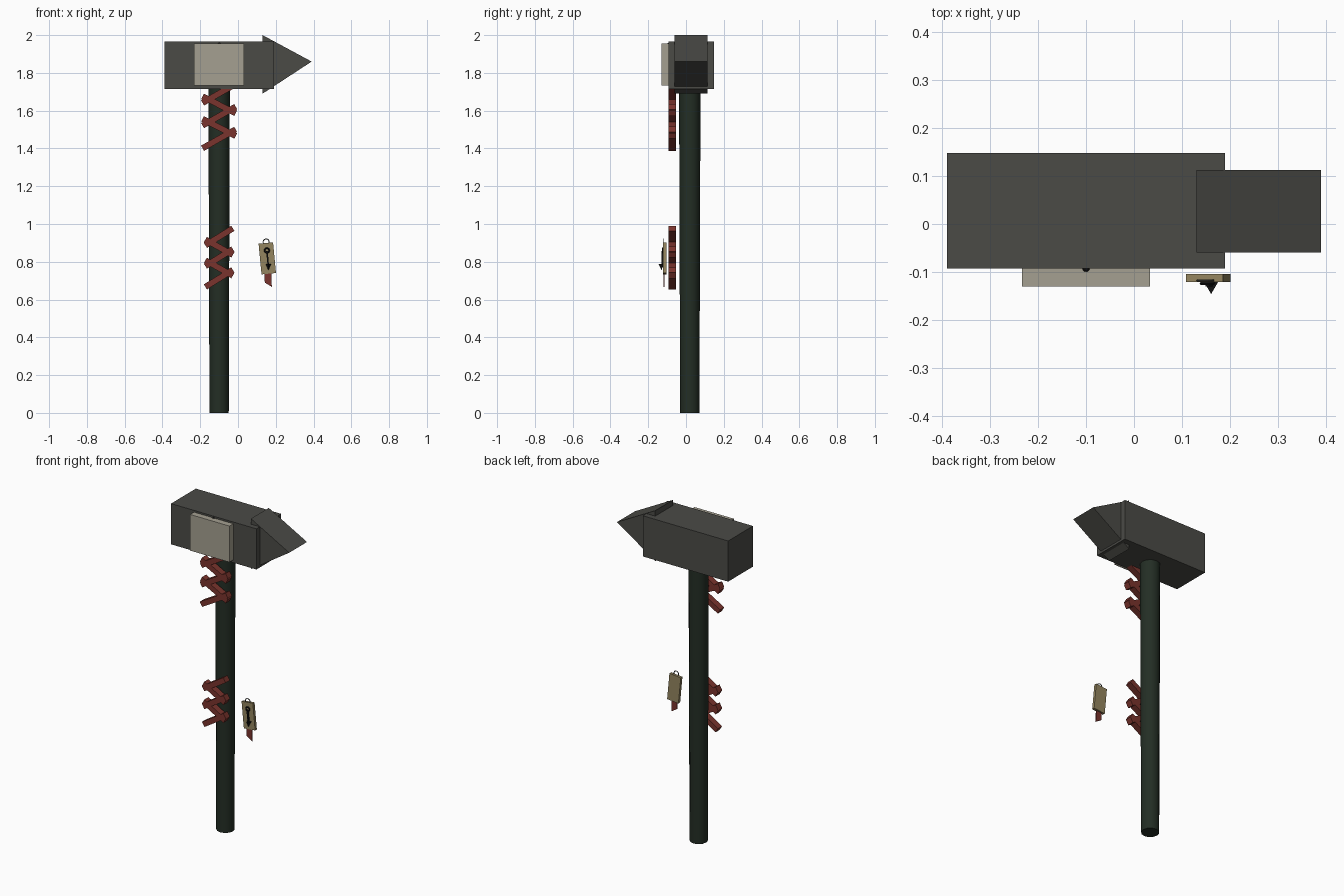
import bpy, math
from mathutils import Vector

cube = bpy.data.objects.get("Cube")
if cube:
    bpy.data.objects.remove(cube, do_unlink=True)


def material(name, rgb):
    m = bpy.data.materials.new(name)
    m.use_nodes = True
    m.diffuse_color = (*rgb, 1)
    m.node_tree.nodes["Principled BSDF"].inputs["Base Color"].default_value = (*rgb, 1)
    return m


steel = material("dark steel", (0.07, 0.07, 0.062))
stone = material("pale stone", (0.376, 0.352, 0.283))
wood = material("dark green wood", (0.017, 0.027, 0.018))
red = material("red cloth", (0.195, 0.034, 0.026))
paper = material("tan paper", (0.296, 0.235, 0.115))
black = material("black ink", (0.006, 0.006, 0.006))


def finish(name, mat):
    ob = bpy.context.object
    ob.name = name
    ob.data.materials.append(mat)
    return ob


def box(name, mat, center, size, tilt=0):
    """Box turned about the y axis by tilt."""
    bpy.ops.mesh.primitive_cube_add(size=1, location=center, rotation=(0, tilt, 0))
    ob = finish(name, mat)
    ob.scale = size
    return ob


def span_box(name, mat, low, high):
    low, high = Vector(low), Vector(high)
    return box(name, mat, (low + high) / 2, high - low)


def prism(name, mat, outline, y0, y1):
    """Extrude an x-z outline from y0 to y1."""
    n = len(outline)
    verts = [(x, y, z) for y in (y0, y1) for x, z in outline]
    faces = [list(range(n)), list(range(2 * n - 1, n - 1, -1))]
    faces += [[i, i + n, (i + 1) % n + n, (i + 1) % n] for i in range(n)]
    mesh = bpy.data.meshes.new(name)
    mesh.from_pydata(verts, [], faces)
    mesh.materials.append(mat)
    ob = bpy.data.objects.new(name, mesh)
    bpy.context.collection.objects.link(ob)
    return ob


def ring(name, mat, center, radius, wire):
    bpy.ops.mesh.primitive_torus_add(location=center, rotation=(math.pi / 2, 0, 0),
                                     major_radius=radius, minor_radius=wire,
                                     major_segments=20, minor_segments=6)
    return finish(name, mat)


# Hammer head with its pointed end and side plate
span_box("hammer_head", steel, (-0.39, -0.093, 1.716), (0.19, 0.148, 1.966))
prism("head_spike", steel, [(0.13, 1.69), (0.39, 1.86), (0.13, 2.0)], -0.06, 0.113)
span_box("side_plate", stone, (-0.234, -0.13, 1.733), (0.033, -0.09, 1.955))
bpy.ops.mesh.primitive_uv_sphere_add(segments=10, ring_count=6, radius=0.009,
                                     location=(-0.1, -0.092, 1.951))
finish("plate_rivet", black)

# Shaft, slightly thicker towards the head
bpy.ops.mesh.primitive_cone_add(vertices=12, radius1=0.051, radius2=0.057, depth=1.8,
                                location=(-0.1, 0.02, 0.9))
finish("handle", wood)
bpy.ops.object.shade_smooth_by_angle(angle=math.radians(40))


# Crossed wrappings, alternately rising and falling
def wrapping(name, base, step, left, right, rise):
    for i in range(5):
        slope = rise if i % 2 == 0 else -rise * 0.9
        run = right - left
        center = ((left + right) / 2, -0.072, base + i * step)
        box(f"{name}_{i + 1}", red, center, (math.hypot(run, slope) + 0.006, 0.04, 0.032),
            -math.atan2(slope, run))


wrapping("lower_wrap", 0.712, 0.055, -0.17, -0.03, 0.087)
wrapping("upper_wrap", 1.451, 0.06, -0.185, -0.015, 0.097)

# Hanging tag with ring and ribbon
TILT = math.radians(-5.5)
box("tag", paper, (0.155, -0.1125, 0.818), (0.077, 0.017, 0.163), TILT)
ring("tag_ring", steel, (0.149, -0.118, 0.905), 0.016, 0.0025)
prism("tag_ribbon", red, [(0.138, 0.76), (0.142, 0.69), (0.179, 0.667), (0.176, 0.76)],
      -0.124, -0.118)
# Keep the ribbon's top tucked behind the tag face
bpy.data.objects["tag_ribbon"].location.y = 0.005

# Arrow symbol on the tag
ring("symbol_ring", black, (0.153, -0.124, 0.86), 0.012, 0.004)
box("symbol_shaft", black, (0.157, -0.126, 0.815), (0.008, 0.01, 0.085), TILT)
bpy.ops.mesh.primitive_cone_add(vertices=3, radius1=0.0173, radius2=0, depth=0.034,
                                location=(0.161, -0.129, 0.772),
                                rotation=(math.pi, 0, 0))
tip = finish("symbol_arrowhead", black)
# Turn the arrowhead so one corner faces the front
low = min(tip.data.vertices, key=lambda v: v.co.z).co
angles = [math.atan2(v.co.y, v.co.x) for v in tip.data.vertices if v.co.xy.length > 0.001]
tip.rotation_euler.z = -math.pi / 2 + angles[0]
